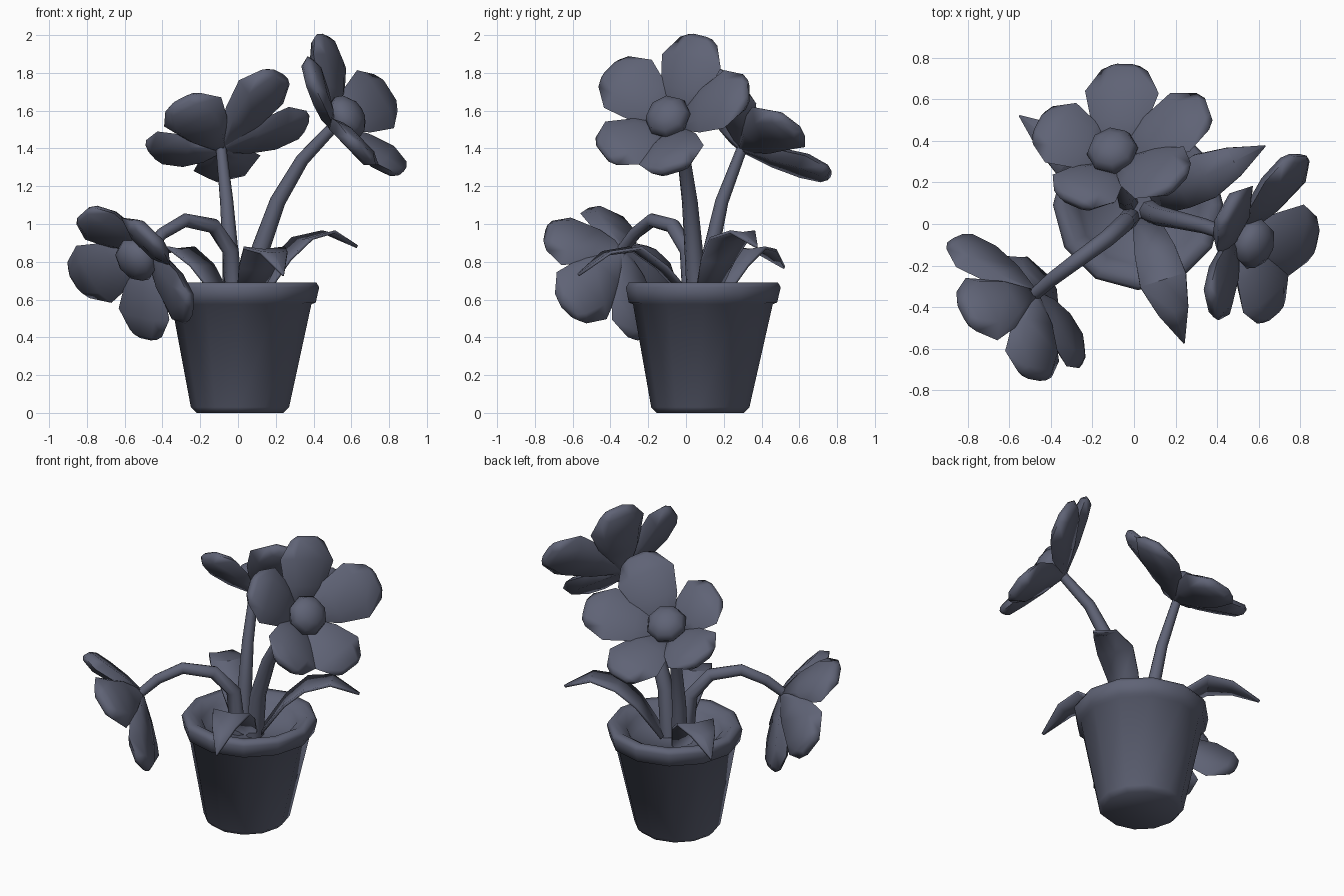
import bpy, bmesh, math
from mathutils import Vector

if "Cube" in bpy.data.objects:
    bpy.data.objects.remove(bpy.data.objects["Cube"])

# One dark slate colour for every part
slate = bpy.data.materials.new("slate")
slate.diffuse_color = (0.115, 0.125, 0.18, 1)
slate.use_nodes = True
slate.node_tree.nodes["Principled BSDF"].inputs["Base Color"].default_value = slate.diffuse_color


def make_object(name, bm, angle=50):
    bmesh.ops.recalc_face_normals(bm, faces=bm.faces[:])
    mesh = bpy.data.meshes.new(name)
    bm.to_mesh(mesh)
    bm.free()
    mesh.materials.append(slate)
    ob = bpy.data.objects.new(name, mesh)
    bpy.context.collection.objects.link(ob)
    bpy.ops.object.select_all(action='DESELECT')
    ob.select_set(True)
    bpy.context.view_layer.objects.active = ob
    bpy.ops.object.shade_smooth_by_angle(angle=math.radians(angle))
    return ob


def loft(bm, rings):
    """Join equal-length closed rings of points into a capped skin."""
    loops = [[bm.verts.new(p) for p in ring] for ring in rings]
    n = len(loops[0])
    for a, b in zip(loops, loops[1:]):
        for i in range(n):
            j = (i + 1) % n
            bm.faces.new((a[i], a[j], b[j], b[i]))
    bm.faces.new(loops[0][::-1])
    bm.faces.new(loops[-1])


# Pot: slightly leaning turned profile with a thick lip and sunken soil
SIDES = 12
profile = [(0.23, 0), (0.26, 0.03), (0.37, 0.575), (0.393, 0.585), (0.41, 0.665),
           (0.395, 0.69), (0.35, 0.69), (0.29, 0.65), (0.26, 0.59), (0.02, 0.58)]
bm = bmesh.new()
loft(bm, [[Vector((0.01 + 0.015 * z + r * math.sin(math.tau * i / SIDES),
                   0.075 + 0.025 * z - r * math.cos(math.tau * i / SIDES), z))
           for i in range(SIDES)] for r, z in profile])
make_object("pot", bm, 100)


# Stems: tapered tubes along a path
def stem(name, path, r0, r1, sides=8):
    pts = [Vector(p) for p in path]
    rings = []
    for k, p in enumerate(pts):
        d = (pts[min(k + 1, len(pts) - 1)] - pts[max(k - 1, 0)]).normalized()
        u = d.cross(Vector((0.6, -0.8, 0))).normalized()
        v = d.cross(u)
        r = r0 + (r1 - r0) * k / (len(pts) - 1)
        rings.append([p + r * (u * math.cos(math.tau * i / sides) + v * math.sin(math.tau * i / sides))
                      for i in range(sides)])
    bm = bmesh.new()
    loft(bm, rings)
    make_object(name, bm)


# Petals: fraction of length, half width, fraction of lift, half thickness
PETAL = [(0.03, 0.03, 0.1, 0.015), (0.37, 0.135, 0.5, 0.042),
         (0.70, 0.182, 0.82, 0.048), (0.94, 0.115, 0.97, 0.038), (1.0, 0.07, 1.0, 0.02)]
SECTION = [(-1, 0.2), (-0.55, 0.9), (0.55, 0.9), (1, 0.2), (0.65, -1.1), (-0.65, -1.1)]


def flower(name, base, normal, tips):
    base, n = Vector(base), Vector(normal).normalized()
    bm = bmesh.new()
    for tip in tips:
        d = Vector(tip) - base
        lift = d.dot(n)
        along = d - n * lift
        side = n.cross(along).normalized()
        loft(bm, [[base + along * f + n * (lift * g + t * h) + side * (w * s) for s, h in SECTION]
                  for f, w, g, t in PETAL])
    make_object(name + "_petals", bm, 75)

    # Domed flower centre
    u = n.orthogonal().normalized()
    v = n.cross(u)
    bm = bmesh.new()
    bmesh.ops.create_uvsphere(bm, u_segments=8, v_segments=6, radius=1)
    for vert in bm.verts:
        x, y, z = vert.co
        vert.co = base + n * (0.11 + 0.085 * z) + u * (0.125 * x) + v * (0.125 * y)
    make_object(name + "_centre", bm, 75)


flower("back_flower", (-0.085, 0.29, 1.39), (-0.17, 0.56, 0.81),
       [(-0.04, 0.76, 1.26), (0.36, 0.55, 1.53), (0.22, 0.20, 1.79), (-0.30, 0.10, 1.65), (-0.46, 0.48, 1.38)])
flower("right_flower", (0.49, -0.06, 1.51), (0.80, -0.32, 0.51),
       [(0.45, 0.08, 1.99), (0.79, 0.33, 1.70), (0.87, -0.07, 1.28), (0.66, -0.44, 1.37), (0.37, -0.40, 1.82)])
flower("left_flower", (-0.47, -0.33, 0.87), (-0.63, -0.57, -0.54),
       [(-0.82, -0.42, 1.06), (-0.47, -0.74, 0.95), (-0.25, -0.62, 0.54), (-0.48, -0.22, 0.40), (-0.86, -0.07, 0.70)])

stem("back_stem", [(-0.03, 0.11, 0.58), (-0.04, 0.13, 0.85), (-0.06, 0.19, 1.12), (-0.09, 0.30, 1.41)],
     0.05, 0.028)
stem("right_stem", [(0.08, 0.06, 0.58), (0.12, 0.04, 0.87), (0.21, 0.02, 1.12), (0.34, -0.01, 1.34),
                    (0.51, -0.07, 1.52)], 0.055, 0.03)
stem("left_stem", [(-0.02, 0.03, 0.58), (-0.04, 0.01, 0.86), (-0.13, -0.07, 0.99), (-0.28, -0.18, 1.02),
                   (-0.40, -0.27, 0.95), (-0.48, -0.34, 0.86)], 0.048, 0.03)


# Leaves: thin blades arching out of the soil to a point
def leaf(name, path, widths):
    pts = [Vector(p) for p in path]
    d = pts[-1] - pts[0]
    side = Vector((-d.y, d.x, 0)).normalized()
    bm = bmesh.new()
    rows = [[bm.verts.new(p + side * (w * s) + Vector((0, 0, 0.12 * w * abs(s)))) for s in (-1, 0, 1)]
            for p, w in zip(pts, widths)]
    for a, b in zip(rows, rows[1:]):
        for i in (0, 1):
            bm.faces.new((a[i], a[i + 1], b[i + 1], b[i]))
    ob = make_object(name, bm, 30)
    mod = ob.modifiers.new("thickness", 'SOLIDIFY')
    mod.thickness = 0.016
    mod.offset = 0


WIDTHS = [0.06, 0.10, 0.115, 0.075, 0.004]
leaf("right_leaf", [(0.10, 0.10, 0.59), (0.23, 0.17, 0.80), (0.34, 0.23, 0.91), (0.48, 0.30, 0.95),
                    (0.63, 0.375, 0.88)], WIDTHS)
leaf("front_leaf", [(0.05, 0.03, 0.59), (0.10, -0.13, 0.76), (0.14, -0.27, 0.86), (0.19, -0.42, 0.84),
                    (0.24, -0.57, 0.73)], WIDTHS)
leaf("back_leaf", [(-0.07, 0.15, 0.59), (-0.19, 0.25, 0.77), (-0.30, 0.33, 0.86), (-0.42, 0.42, 0.85),
                   (-0.55, 0.52, 0.77)], WIDTHS)
